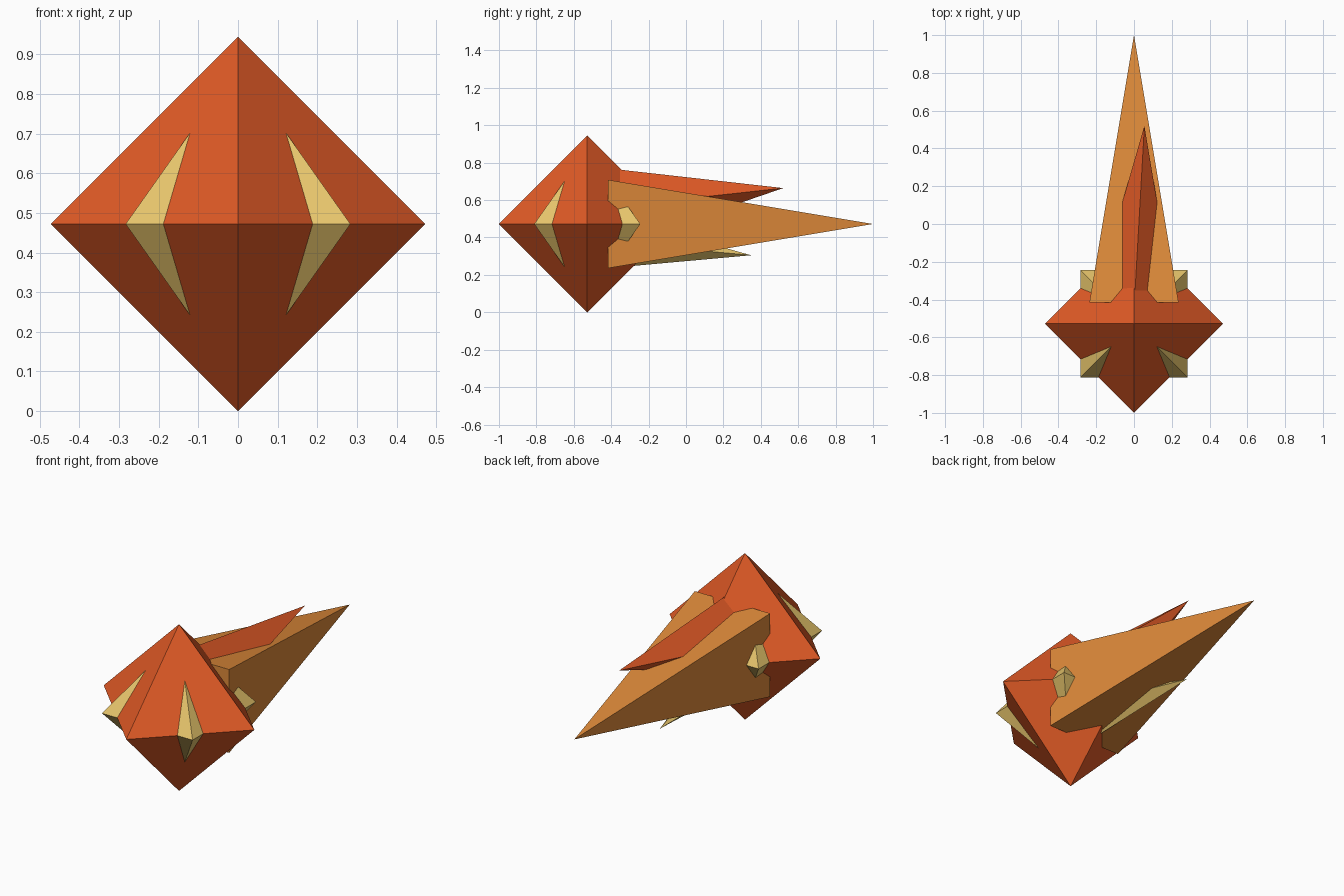
import bpy, bmesh, math
from mathutils import Vector, Matrix

if "Cube" in bpy.data.objects:
    bpy.data.objects.remove(bpy.data.objects["Cube"])

S = 0.472                      # body radius
CENTRE = Vector((0, -1 + S, S))


def material(name, rgb):
    m = bpy.data.materials.new(name)
    m.diffuse_color = (*rgb, 1)
    m.use_nodes = True
    m.node_tree.nodes["Principled BSDF"].inputs["Base Color"].default_value = m.diffuse_color
    return m


RED = material("red_orange", (0.745, 0.102, 0.019))
ORANGE = material("amber_orange", (0.73, 0.254, 0.042))
YELLOW = material("pale_yellow", (0.807, 0.565, 0.150))


def finish(name, bm, mat):
    bmesh.ops.recalc_face_normals(bm, faces=bm.faces[:])
    me = bpy.data.meshes.new(name)
    bm.to_mesh(me)
    bm.free()
    me.materials.append(mat)
    ob = bpy.data.objects.new(name, me)
    bpy.context.collection.objects.link(ob)
    return ob


def octahedron(name, radius, turn, mat):
    bm = bmesh.new()
    rot = Matrix.Rotation(turn, 3, 'Z')
    for axis in range(3):
        for sign in (-1, 1):
            p = Vector((0, 0, 0))
            p[axis] = sign * radius
            bm.verts.new(CENTRE + rot @ p)
    bmesh.ops.convex_hull(bm, input=bm.verts[:])
    finish(name, bm, mat)


def spike(name, tip, direction, length, radius, mat, roll=0):
    """Four-sided spike ending at tip and pointing along direction."""
    w = Vector(direction).normalized()
    v = w.cross(Vector((1, 0, 0))).normalized()
    u = v.cross(w)
    frame = Matrix((u, v, w)).transposed().to_4x4()
    place = Matrix.Translation(Vector(tip) - w * length / 2) @ frame
    bm = bmesh.new()
    bmesh.ops.create_cone(bm, cap_ends=True, segments=4, radius1=radius,
                          radius2=0, depth=length,
                          matrix=place @ Matrix.Rotation(roll, 4, 'Z'))
    bmesh.ops.remove_doubles(bm, verts=bm.verts[:], dist=1e-5)
    finish(name, bm, mat)


# Body crystal, and a turned inner crystal whose four corners poke through
octahedron("body_crystal", S, 0, RED)
octahedron("inner_crystal", S * 0.85, math.pi / 4, YELLOW)

# Long square tail with upper and lower side spikes
spike("tail_spike", (0, 1, S), (0, 1, 0), 3 * S, S / math.sqrt(2), ORANGE, math.pi / 4)
spike("upper_spike", (0.055, 0.52, 0.664), (0.058, 1, 0.11), 1.0, 0.225, RED)
spike("lower_spike", (-0.08, 0.348, 0.305), (-0.07, 1, -0.092), 0.8, 0.147, YELLOW)
